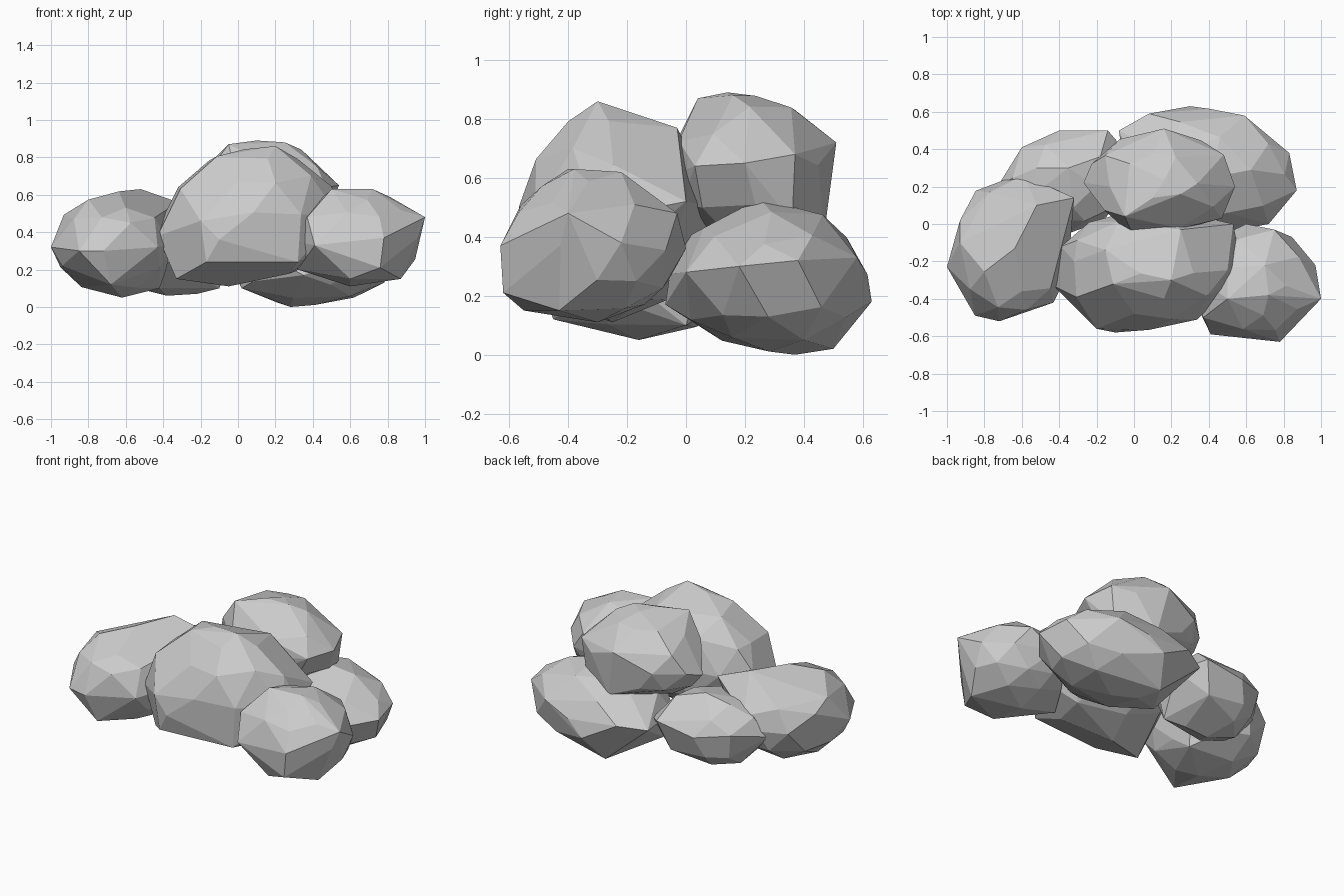
import bpy
import bmesh
import math
import random
from mathutils import Vector

random.seed(7)

cube = bpy.data.objects.get("Cube")
if cube:
    bpy.data.objects.remove(cube, do_unlink=True)

# One pale grey for the whole cluster
grey = bpy.data.materials.new("pale_grey")
grey.use_nodes = True
colour = (0.6, 0.6, 0.6, 1)
grey.diffuse_color = colour
shader = next(n for n in grey.node_tree.nodes if n.type == 'BSDF_PRINCIPLED')
shader.inputs["Base Color"].default_value = colour
shader.inputs["Roughness"].default_value = 0.9


def faceted_lobe(name, left, right, front, back, bottom, top, corners):
    """Wrap a slightly rough ball, its six tips and a few corners in a hull."""
    low = Vector((left[0], front[1], bottom[2]))
    high = Vector((right[0], back[1], top[2]))
    centre = (low + high) / 2
    radii = (high - low) / 2

    bm = bmesh.new()
    bmesh.ops.create_icosphere(bm, subdivisions=2, radius=1)
    for v in bm.verts:
        wobble = Vector([random.uniform(-1, 1) for axis in range(3)]) * 0.08
        d = (v.co + wobble).normalized() * 0.96
        v.co = centre + Vector([d[i] * radii[i] for i in range(3)])

    # Landmark points replace the ball points close to them
    landmarks = [Vector(p) for p in (left, right, front, back, bottom, top, *corners)]
    near = [v for v in bm.verts if min((v.co - p).length for p in landmarks) < 0.11]
    bmesh.ops.delete(bm, geom=near, context='VERTS')
    bmesh.ops.delete(bm, geom=bm.faces[:] + bm.edges[:], context='EDGES_FACES')
    for p in landmarks:
        bm.verts.new(p)

    # Keep only the outer shell
    bmesh.ops.convex_hull(bm, input=bm.verts[:])
    loose = [v for v in bm.verts if not v.link_faces]
    bmesh.ops.delete(bm, geom=loose, context='VERTS')

    # Merge nearly flat neighbours into broad facets
    bmesh.ops.dissolve_limit(bm, angle_limit=math.radians(9),
                             verts=bm.verts[:], edges=bm.edges[:])
    bmesh.ops.recalc_face_normals(bm, faces=bm.faces[:])
    mesh = bpy.data.meshes.new(name)
    bm.to_mesh(mesh)
    bm.free()
    mesh.materials.append(grey)
    obj = bpy.data.objects.new(name, mesh)
    bpy.context.collection.objects.link(obj)


# Large lobe at the front and middle
faceted_lobe("front_middle_lobe",
             left=(-.43, -.33, .38), right=(.57, -.2, .48),
             front=(-.1, -.58, .36), back=(.1, .1, .5),
             bottom=(-.05, -.25, .11), top=(.2, -.3, .86),
             corners=[(-.33, -.36, .15), (.32, -.51, .24), (-.2, -.56, .46),
                      (-.32, -.2, .64), (.25, -.03, .77), (0, -.48, .67),
                      (.53, 0, .52), (-.17, -.55, .24), (-.39, -.12, .5)])

# Crown lobe on top
faceted_lobe("crown_lobe",
             left=(-.27, .22, .58), right=(.54, .2, .65),
             front=(0, -.07, .65), back=(.16, .51, .72),
             bottom=(.15, .25, .36), top=(.1, .14, .89),
             corners=[(-.13, .2, .79), (.25, .16, .88), (-.05, .04, .87),
                      (.48, .37, .68), (.22, .47, .42), (.47, .03, .64),
                      (.1, .37, .83), (.45, .36, .45)])

# Two lobes on the +x side
faceted_lobe("front_side_lobe",
             left=(.3, -.36, .35), right=(1, -.4, .48),
             front=(.78, -.63, .37), back=(.6, .0, .36),
             bottom=(.6, -.3, .11), top=(.5, -.4, .63),
             corners=[(.7, -.22, .62), (.41, -.59, .33), (.87, -.43, .15),
                      (.97, -.22, .38), (.37, -.5, .48), (.75, -.03, .48),
                      (.32, -.33, .2), (.76, -.62, .21), (.72, -.38, .63),
                      (.6, -.55, .15)])
faceted_lobe("back_side_lobe",
             left=(-.08, .5, .28), right=(.87, .18, .3),
             front=(.35, -.07, .17), back=(.3, .63, .18),
             bottom=(.28, .37, .0), top=(.42, .25, .53),
             corners=[(.83, .38, .32), (.59, .58, .33), (.08, .59, .3),
                      (.22, .5, .02), (.62, .4, .05), (.02, .2, .1),
                      (.72, .0, .28), (.5, .06, .43)])

# Two lobes on the -x side
faceted_lobe("long_outer_lobe",
             left=(-1, -.23, .32), right=(-.32, .14, .56),
             front=(-.72, -.52, .3), back=(-.59, .26, .42),
             bottom=(-.62, -.16, .05), top=(-.52, .1, .63),
             corners=[(-.93, .02, .43), (-.43, -.42, .32), (-.85, -.49, .3),
                      (-.6, -.36, .53), (-.42, 0, .1), (-.8, -.1, .53),
                      (-.68, -.45, .12), (-.94, -.25, .22)])
faceted_lobe("back_outer_lobe",
             left=(-.73, .2, .3), right=(-.02, .36, .3),
             front=(-.35, -.05, .25), back=(-.4, .5, .32),
             bottom=(-.38, .2, .06), top=(-.35, .3, .52),
             corners=[(-.14, .5, .36), (-.6, .41, .35), (-.1, .15, .1),
                      (-.2, .44, .17), (-.57, .38, .19), (-.22, .2, .07),
                      (-.18, .36, .48), (-.52, .3, .49)])
